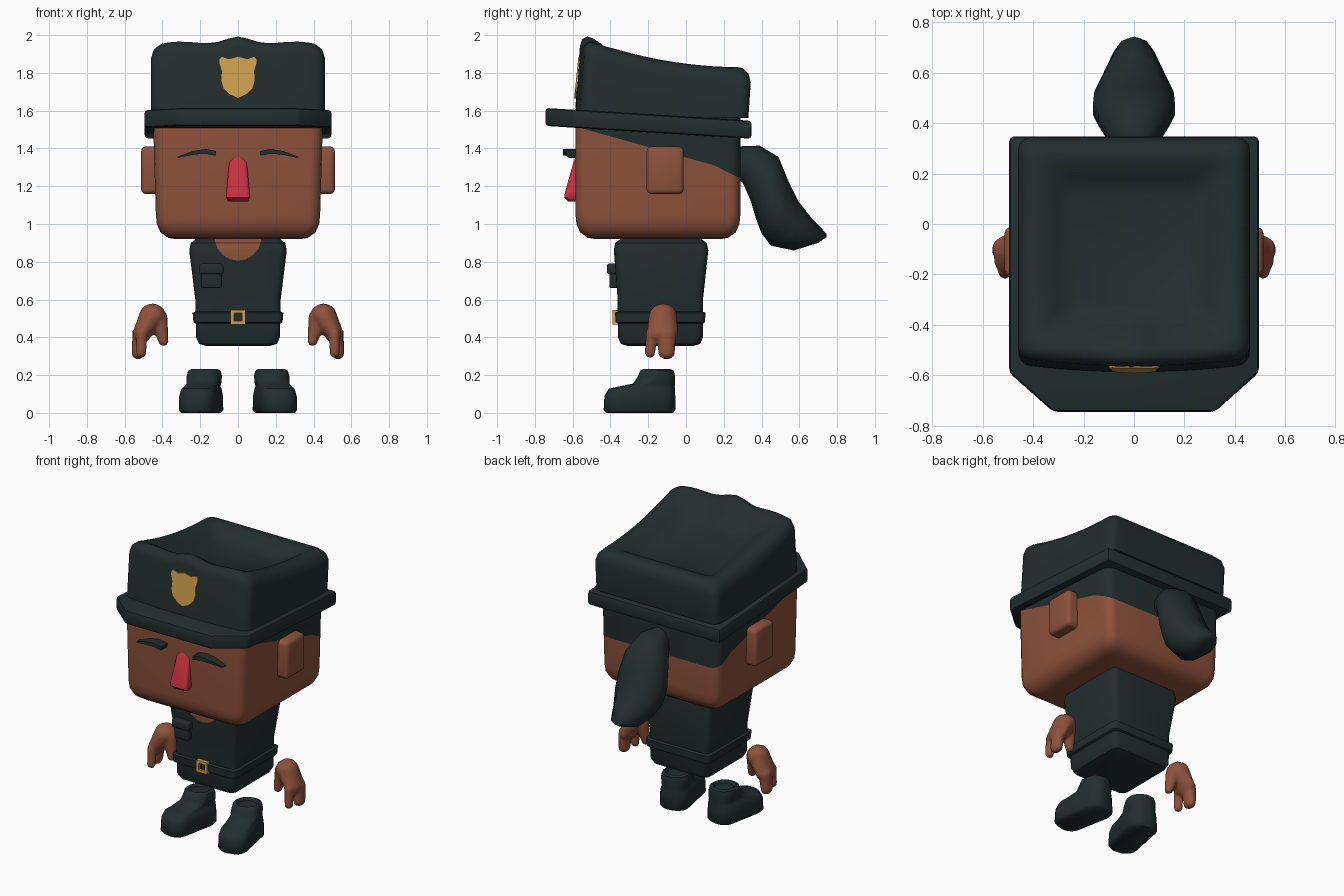
import bpy, bmesh, math
from mathutils import Vector, Matrix

if "Cube" in bpy.data.objects:
    bpy.data.objects.remove(bpy.data.objects["Cube"])


def material(name, rgb):
    m = bpy.data.materials.new(name)
    m.diffuse_color = (*rgb, 1)
    m.use_nodes = True
    m.node_tree.nodes["Principled BSDF"].inputs["Base Color"].default_value = m.diffuse_color
    return m


DARK = material("dark_cloth", (0.016, 0.027, 0.027))
SKIN = material("brown_skin", (0.270, 0.085, 0.045))
RED = material("red", (0.58, 0.030, 0.050))
GOLD = material("gold", (0.62, 0.36, 0.075))


def finish(bm, name, mats, angle=35):
    bmesh.ops.recalc_face_normals(bm, faces=bm.faces[:])
    me = bpy.data.meshes.new(name)
    bm.to_mesh(me)
    bm.free()
    ob = bpy.data.objects.new(name, me)
    bpy.context.collection.objects.link(ob)
    for m in mats:
        me.materials.append(m)
    bpy.ops.object.select_all(action='DESELECT')
    ob.select_set(True)
    bpy.context.view_layer.objects.active = ob
    bpy.ops.object.shade_smooth_by_angle(angle=math.radians(angle))
    return ob


def rrect(hx, y0, y1, z, r, seg=4, sub=1):
    """Horizontal rounded-rectangle ring, sub = pieces per straight edge."""
    arcs = []
    for cx, cy, a in ((hx - r, y1 - r, 0), (r - hx, y1 - r, 90), (r - hx, y0 + r, 180), (hx - r, y0 + r, 270)):
        arcs.append([Vector((cx + r * math.cos(math.radians(a + 90 * i / seg)),
                             cy + r * math.sin(math.radians(a + 90 * i / seg)), z)) for i in range(seg + 1)])
    pts = []
    for i, arc in enumerate(arcs):
        nxt = arcs[(i + 1) % 4][0]
        pts += arc + [arc[-1].lerp(nxt, k / sub) for k in range(1, sub)]
    return pts


def loft(rings):
    bm = bmesh.new()
    vs = [[bm.verts.new(p) for p in ring] for ring in rings]
    n = len(vs[0])
    for a, b in zip(vs, vs[1:]):
        for i in range(n):
            bm.faces.new((a[i], a[(i + 1) % n], b[(i + 1) % n], b[i]))
    bm.faces.new(vs[0][::-1])
    bm.faces.new(vs[-1])
    return bm


def prism(outline, depth):
    """Closed outline of 3D points pushed along depth."""
    return loft([[Vector(p) for p in outline], [Vector(p) + Vector(depth) for p in outline]])


def box(x0, x1, y0, y1, z0, z1, bevel=0.0):
    bm = prism([(x0, y0, z0), (x1, y0, z0), (x1, y1, z0), (x0, y1, z0)], (0, 0, z1 - z0))
    if bevel:
        bmesh.ops.bevel(bm, geom=bm.edges[:], offset=bevel, segments=3, profile=0.5, affect='EDGES')
    return bm


def cut(bm, co, no, keep=lambda f: True):
    bm.normal_update()
    fs = [f for f in bm.faces if keep(f)]
    geom = set(fs) | {e for f in fs for e in f.edges} | {v for f in fs for v in f.verts}
    bmesh.ops.bisect_plane(bm, geom=list(geom), plane_co=co, plane_no=no, dist=1e-5)


def merged(parts):
    bm = bmesh.new()
    for part in parts:
        tmp = bpy.data.meshes.new("tmp")
        part.to_mesh(tmp)
        part.free()
        bm.from_mesh(tmp)
        bpy.data.meshes.remove(tmp)
    return bm


def blob(c, r):
    """Ellipsoid with centre c and radii r."""
    bm = bmesh.new()
    r = r if isinstance(r, tuple) else (r, r, r)
    bmesh.ops.create_icosphere(bm, subdivisions=2, radius=1, matrix=Matrix.Translation(c) @ Matrix.Diagonal((*r, 1)))
    return bm


def capsule(p0, r0, p1, r1):
    """Three overlapping runs of ellipsoids between two ends, fused later by remesh."""
    mix = lambda a, b, t: tuple(x + (y - x) * t for x, y in zip(a, b))
    r0, r1 = [r if isinstance(r, tuple) else (r, r, r) for r in (r0, r1)]
    return [blob(mix(p0, p1, k / 8), mix(r0, r1, k / 8)) for k in range(9)]


# Head with painted hairline round the sides and back
bm = loft([rrect(hx, -0.585 + i, 0.288 - i, z, 0.06) for hx, i, z in (
    (0.33, 0.105, 0.92), (0.37, 0.065, 0.927), (0.41, 0.025, 0.955),
    (0.43, 0.005, 1.0), (0.435, 0, 1.05), (0.45, 0, 1.56))])
cut(bm, (0, 0.15, 1.31), (0, 0.28, 1))
cut(bm, (0, 0.15, 1.31), (0, 0.5, 1))
for f in bm.faces:
    c = f.calc_center_median()
    line = 1.31 - max(0.28 * (c.y - 0.15), 0.5 * (c.y - 0.15))
    if c.y < 0.15:
        line = 1.31 - 0.28 * (c.y - 0.15)
    f.material_index = int(c.z > line)
finish(bm, "head", [SKIN, DARK])

# Nose
finish(loft([rrect(hx, y, -0.5, z, 0.02) for hx, y, z in (
    (0.05, -0.625, 1.12), (0.065, -0.645, 1.14), (0.062, -0.64, 1.17),
    (0.046, -0.595, 1.33), (0.03, -0.585, 1.352))]), "nose", [RED], 50)


# Cap crown: wavy raised rim around a sunken top
def rim(x, y):
    t = max(0, (0.3 - y) / 0.85)
    x = abs(x)
    wave = 0.05 * math.exp(-(x / 0.09) ** 2) + 0.015 * math.exp(-((x - 0.3) / 0.1) ** 2)
    return 1.83 + 0.15 * t * t + wave * t ** 4


rings = []
for inset, drop in ((0, None), (0, 0.08), (0.012, 0.035), (0.04, 0.006), (0.07, 0), (0.11, 0.008), (0.16, 0.04), (0.22, 0.075)):
    base = drop is None
    y0 = (-0.56 if base else -0.532) + inset
    ring = rrect(0.46 - inset, y0, (0.33 if base else 0.343) - inset, 1.56, 0.05, 4, 14)
    for p in ring:
        if not base:
            p.z = rim(p.x, p.y) - drop
        if p.y < y0 + 0.05:
            p.y -= 0.03 * (1 - (p.x / 0.46) ** 2)
    rings.append(ring)
finish(loft(rings), "cap_crown", [DARK], 50)

# Cap brim, tilted slab with clipped front corners
plan = [(0.495, 0.347), (-0.495, 0.347), (-0.495, -0.59), (-0.32, -0.745), (0.32, -0.745), (0.495, -0.59)]
bm = prism([(x, y, 1.473 - 0.062 * y) for x, y in plan], (0, 0, 0.095))
bmesh.ops.bevel(bm, geom=bm.edges[:], offset=0.018, segments=2, profile=0.5, affect='EDGES')
finish(bm, "cap_brim", [DARK])

# Shield badge on the sloping crown front
half = [(0, 1.665), (0.045, 1.685), (0.08, 1.72), (0.09, 1.76), (0.088, 1.81), (0.1, 1.85), (0.1, 1.87), (0.085, 1.885), (0.05, 1.872), (0, 1.885)]
shield = half + [(-x, z) for x, z in half[-2:0:-1]]
finish(prism([(x, -0.592 + (z - 1.665) * 0.1, z) for x, z in shield], (0, 0.02, 0)), "badge", [GOLD])

# Torso with scooped neckline
bm = loft([rrect(hx, y0, y1, z, 0.04) for hx, y0, y1, z in (
    (0.17, -0.31, 0.04, 0.355), (0.205, -0.345, 0.075, 0.365), (0.222, -0.36, 0.09, 0.4),
    (0.226, -0.362, 0.09, 0.6), (0.258, -0.382, 0.118, 0.86), (0.25, -0.375, 0.11, 0.9),
    (0.22, -0.345, 0.08, 0.922))])
normals = [Vector((math.cos(math.radians(a)), 0, math.sin(math.radians(a)))) for a in range(180, 361, 20)]
centre = Vector((0, 0, 0.93))
for n in normals:
    cut(bm, centre + n * 0.122, n, lambda f: f.normal.y < -0.3)
for f in bm.faces:
    c = f.calc_center_median()
    f.material_index = int(c.y < -0.3 and c.z > 0.7 and all((c - centre).dot(n) < 0.122 for n in normals))
finish(bm, "torso", [DARK, SKIN])

# Belt and buckle
finish(loft([rrect(0.236 + o, -0.372 - o, 0.1 + o, z, 0.03) for o, z in (
    (-0.012, 0.472), (0, 0.48), (0.004, 0.53), (-0.01, 0.536))]), "belt", [DARK])
finish(merged([box(x0, x1, -0.388, -0.36, z0, z1) for x0, x1, z0, z1 in (
    (-0.04, -0.022, 0.468, 0.546), (0.022, 0.04, 0.468, 0.546),
    (-0.022, 0.022, 0.468, 0.486), (-0.022, 0.022, 0.528, 0.546))]), "buckle", [GOLD])

# Chest pocket and flap
finish(box(-0.195, -0.088, -0.405, -0.34, 0.662, 0.76, 0.008), "pocket", [DARK])
finish(box(-0.205, -0.078, -0.418, -0.34, 0.735, 0.79, 0.01), "pocket_flap", [DARK])

# Ponytail: tube between upper and lower outline points (y, z), with half-width
rings = []
for uy, uz, ly, lz, w in ((0.25, 1.41, 0.25, 1.24, 0.06), (0.39, 1.415, 0.30, 1.22, 0.11),
                          (0.49, 1.355, 0.34, 1.13, 0.15), (0.545, 1.22, 0.37, 1.03, 0.17),
                          (0.595, 1.12, 0.40, 0.95, 0.165), (0.67, 1.025, 0.45, 0.885, 0.13),
                          (0.743, 0.95, 0.57, 0.86, 0.085), (0.743, 0.93, 0.70, 0.90, 0.025)):
    up, lo = Vector((0, uy, uz)), Vector((0, ly, lz))
    rings.append([(up + lo) / 2 + (up - lo) / 2 * math.cos(a) + Vector((w * math.sin(a), 0, 0))
                  for a in (math.tau * i / 10 for i in range(10))])
finish(loft(rings), "ponytail", [DARK], 50)

for s, side in ((1, "right"), (-1, "left")):
    flip = Matrix.Diagonal((s, 1, 1, 1))

    # Ear
    bm = box(0.38, 0.513, -0.208, -0.012, 1.158, 1.41, 0.025)
    bm.transform(flip)
    finish(bm, "ear_" + side, [SKIN])

    # Brow, standing out from the face and receding outwards
    brow = [(0.116, 1.386), (0.17, 1.397), (0.24, 1.386), (0.32, 1.356),
            (0.318, 1.35), (0.23, 1.368), (0.175, 1.372), (0.118, 1.362)]
    bm = prism([(x, -0.65 + 0.3 * max(0, x - 0.22), z) for x, z in brow], (0, 0.08, 0))
    bm.transform(flip)
    finish(bm, "brow_" + side, [DARK])

    # Hand: palm, two fingers and thumb fused by a remesh
    bm = merged(
        capsule((0.452, -0.122, 0.515), (0.072, 0.076, 0.066), (0.508, -0.125, 0.42), (0.05, 0.085, 0.05))
        + capsule((0.52, -0.1, 0.42), (0.042, 0.05, 0.04), (0.53, -0.103, 0.318), (0.034, 0.046, 0.036))
        + capsule((0.51, -0.185, 0.42), 0.03, (0.512, -0.19, 0.318), 0.028)
        + capsule((0.42, -0.125, 0.5), 0.05, (0.395, -0.14, 0.38), 0.028))
    bm.transform(flip)
    ob = finish(bm, "hand_" + side, [SKIN])
    mod = ob.modifiers.new("fuse", 'REMESH')
    mod.mode, mod.voxel_size, mod.use_smooth_shade = 'VOXEL', 0.009, True
    mod = ob.modifiers.new("soften", 'SMOOTH')
    mod.factor, mod.iterations = 0.5, 4

    # Shoe: toe block stepping up to an open ankle
    bm = loft([rrect(hx, y0, y1, z, r, 5) for hx, y0, y1, z, r in (
        (0.085, -0.27, 0.085, 0, 0.07), (0.098, -0.282, 0.097, 0.015, 0.08),
        (0.096, -0.278, 0.096, 0.09, 0.08), (0.088, -0.255, 0.095, 0.128, 0.075),
        (0.082, -0.2, 0.094, 0.14, 0.07), (0.086, -0.125, 0.095, 0.155, 0.075),
        (0.092, -0.098, 0.096, 0.195, 0.085), (0.085, -0.088, 0.09, 0.224, 0.08),
        (0.068, -0.07, 0.072, 0.232, 0.065), (0.055, -0.056, 0.058, 0.215, 0.052))])
    bm.transform(flip @ Matrix.Translation((0.178, -0.155, 0)) @ Matrix.Rotation(math.radians(11), 4, 'Z'))
    finish(bm, "shoe_" + side, [DARK], 50)
